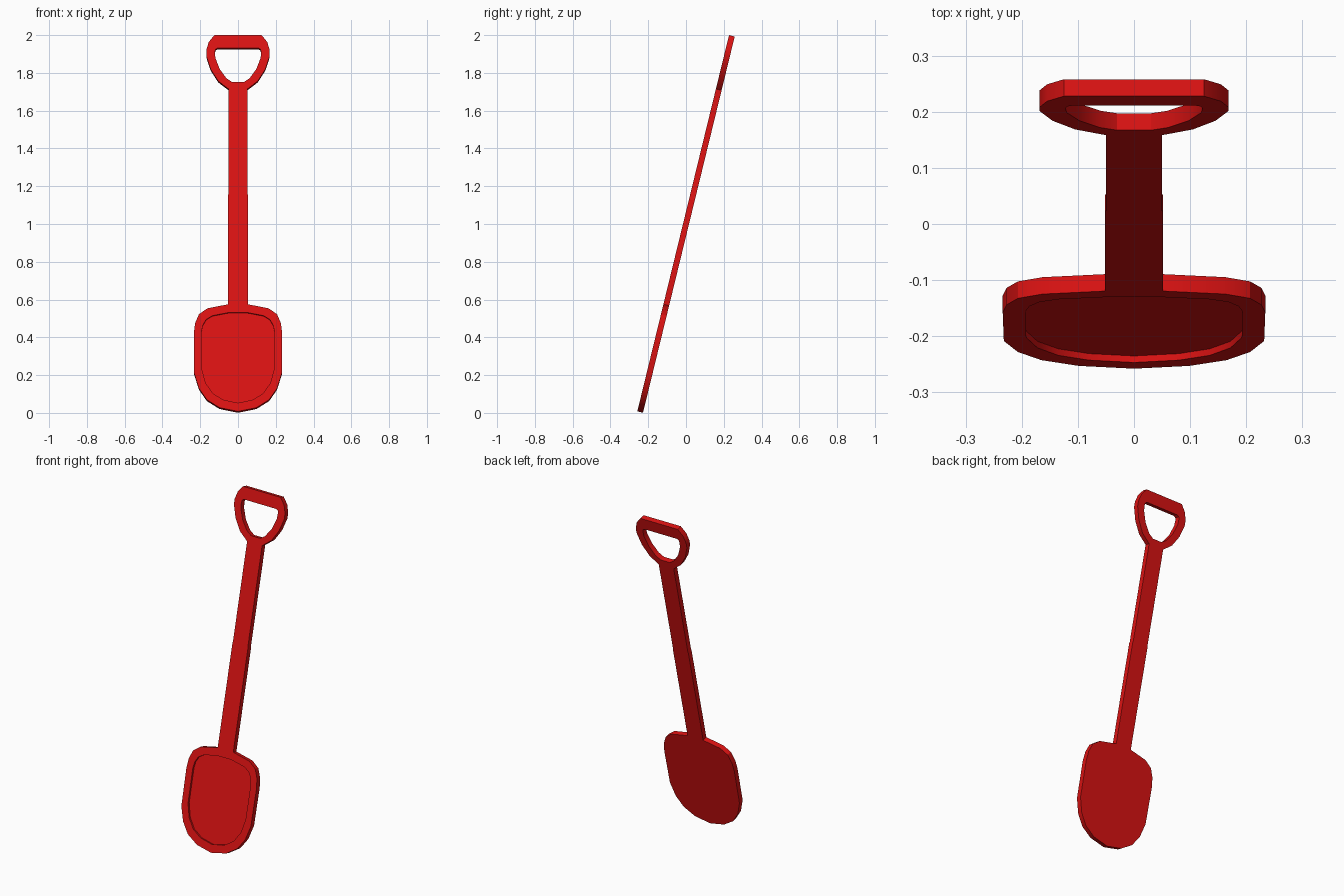
import bpy, bmesh, math

if "Cube" in bpy.data.objects:
    bpy.data.objects.remove(bpy.data.objects["Cube"], do_unlink=True)

TILT = math.radians(13.7)
HALF = 0.0155            # half thickness of the moulded sheet
RECESS = 0.012           # depth of the hollow in the blade

red = bpy.data.materials.new("red plastic")
red.use_nodes = True
red.diffuse_color = (0.7, 0.006, 0.006, 1)
red.node_tree.nodes["Principled BSDF"].inputs["Base Color"].default_value = (0.7, 0.006, 0.006, 1)


def mirrored(half):
    """Close a right-hand half outline by mirroring it across x = 0."""
    return half + [(-x, z) for x, z in reversed(half) if x > 0]


def ring(bm, outline, y):
    """One loop of vertices; heights are measured on the leaning front face."""
    lift = HALF * math.sin(TILT)
    return [bm.verts.new((x, y, (z - 1 - lift) / math.cos(TILT))) for x, z in outline]


def bridge(bm, a, b):
    n = len(a)
    for i in range(n):
        j = (i + 1) % n
        bm.faces.new((a[i], a[j], b[j], b[i]))


def plate(name, outer, inner=None, recess=None):
    """Extruded outline with an optional hollow, or a hole right through."""
    bm = bmesh.new()
    front, back = ring(bm, outer, -HALF), ring(bm, outer, HALF)
    bridge(bm, front, back)
    if inner:
        rim = ring(bm, inner, -HALF)
        floor = ring(bm, inner, recess - HALF if recess else HALF)
        bridge(bm, front, rim)
        bridge(bm, rim, floor)
        if recess:
            bm.faces.new(floor)
            bm.faces.new(back)
        else:
            bridge(bm, floor, back)
    else:
        bm.faces.new(front)
        bm.faces.new(back)
    bmesh.ops.recalc_face_normals(bm, faces=bm.faces)
    mesh = bpy.data.meshes.new(name)
    bm.to_mesh(mesh)
    bm.free()
    mesh.materials.append(red)
    obj = bpy.data.objects.new(name, mesh)
    obj.location.z = 1
    obj.rotation_euler.x = -TILT
    bpy.context.collection.objects.link(obj)
    bpy.ops.object.select_all(action="DESELECT")
    obj.select_set(True)
    bpy.context.view_layer.objects.active = obj
    bpy.ops.object.shade_smooth_by_angle(angle=math.radians(30))


# Blade with a shallow hollow inside a raised rim
blade_outer = [(0, .008), (.098, .028), (.165, .07), (.207, .13), (.232, .21),
               (.234, .42), (.227, .475), (.207, .522), (.163, .553), (.052, .575)]
blade_inner = [(0, .053), (.08, .07), (.135, .105), (.172, .16), (.192, .235),
               (.193, .43), (.186, .465), (.168, .495), (.135, .515), (.045, .532)]
plate("blade", mirrored(blade_outer), mirrored(blade_inner), RECESS)

# Long straight shaft, a touch slimmer in its upper half
plate("shaft", mirrored([(.052, .575), (.052, 1.155), (.05, 1.16), (.05, 1.715)]))

# D-shaped grip with a hole through it
grip_outer = [(.05, 1.715), (.105, 1.757), (.145, 1.82), (.168, 1.89),
              (.168, 1.92), (.155, 1.963), (.125, 2.0)]
grip_inner = [(.03, 1.751), (.06, 1.77), (.097, 1.82), (.12, 1.88),
              (.122, 1.91), (.119, 1.925), (.108, 1.932)]
plate("grip", mirrored(grip_outer), mirrored(grip_inner))
